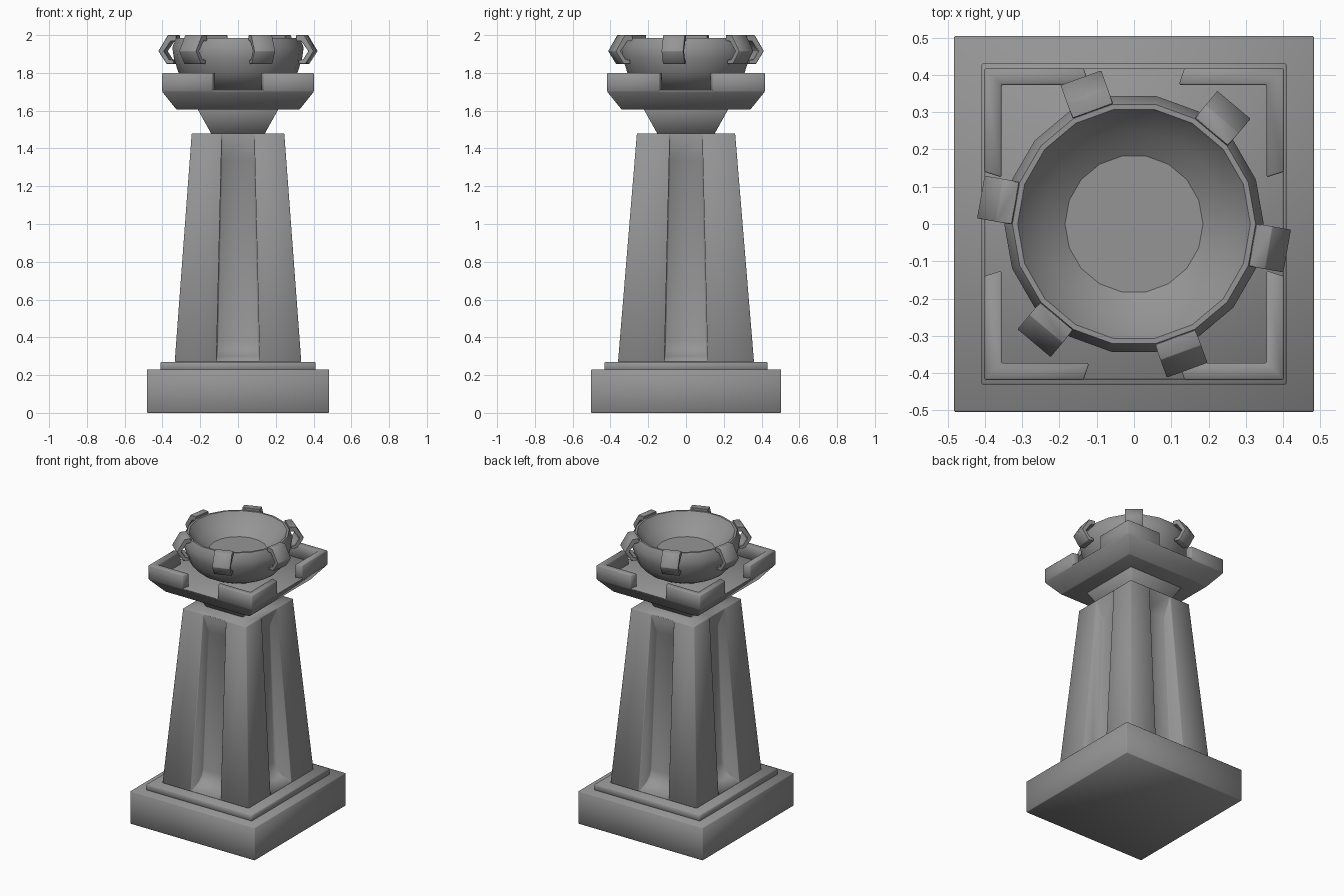
import bpy, bmesh
from math import cos, sin, pi, radians

if "Cube" in bpy.data.objects:
    bpy.data.objects.remove(bpy.data.objects["Cube"])

# dark stone
stone = bpy.data.materials.new("dark_stone")
stone.diffuse_color = (.3, .3, .3, 1)
stone.use_nodes = True
stone.node_tree.nodes["Principled BSDF"].inputs["Base Color"].default_value = stone.diffuse_color


def make(name, verts, faces, smooth=180, bevel=.004):
    me = bpy.data.meshes.new(name)
    me.from_pydata(verts, [], faces)
    bm = bmesh.new()
    bm.from_mesh(me)
    bmesh.ops.remove_doubles(bm, verts=bm.verts, dist=1e-5)
    bmesh.ops.recalc_face_normals(bm, faces=bm.faces)
    if bevel:  # softened edges
        edges = [e for e in bm.edges if e.calc_face_angle(0) > radians(32)]
        bmesh.ops.bevel(bm, geom=edges, offset=bevel, segments=1,
                        profile=.5, affect='EDGES', clamp_overlap=True)
    bm.to_mesh(me)
    bm.free()
    me.materials.append(stone)
    ob = bpy.data.objects.new(name, me)
    bpy.context.collection.objects.link(ob)
    bpy.ops.object.select_all(action='DESELECT')
    ob.select_set(True)
    bpy.context.view_layer.objects.active = ob
    bpy.ops.object.shade_smooth_by_angle(angle=radians(smooth))
    return ob


def rect_stack(name, levels):
    """Stacked rectangles (half x, half y, z) joined into a solid."""
    v, f = [], []
    for x, y, z in levels:
        v += [(-x, -y, z), (x, -y, z), (x, y, z), (-x, y, z)]
    for k in range(len(levels) - 1):
        for i in range(4):
            j = (i + 1) % 4
            f.append((4*k + i, 4*k + j, 4*k + 4 + j, 4*k + 4 + i))
    n = len(v)
    f += [(3, 2, 1, 0), (n - 4, n - 3, n - 2, n - 1)]
    return make(name, v, f)


def prism(name, ring_a, ring_b, **kw):
    n = len(ring_a)
    f = [tuple(range(n))[::-1], tuple(range(n, 2*n))]
    f += [(i, (i + 1) % n, n + (i + 1) % n, n + i) for i in range(n)]
    return make(name, ring_a + ring_b, f, **kw)


# base slab and step
rect_stack("base_slab", [(.483, .504, 0), (.483, .504, .23)])
rect_stack("base_step", [(.409, .431, .225), (.409, .431, .27)])

# tapered shaft with a recessed channel in each side
v, f = [], []
z0, z1 = .27, 1.48
for side in range(4):
    odd = side % 2
    wb, wt = (.36, .26) if odd else (.335, .245)   # half width of this side
    db, dt = (.335, .245) if odd else (.36, .26)   # distance from the axis
    # channel path from foot to top: half width, distance, height
    path = [(.115, db, z0), (.112, db - .08, .30), (.109, db - .115, .335),
            (.108, db - .13, .38), (.087, dt - .06, 1.34), (.086, dt, z1)]
    pts = [(-wb, db, z0), (-wt, dt, z1), (wb, db, z0), (wt, dt, z1)]
    pts += [(-w, d, z) for w, d, z in path] + [(w, d, z) for w, d, z in path]
    c, s = [(1, 0), (0, 1), (-1, 0), (0, -1)][side]
    b = len(v)
    v += [(x*c + d*s, x*s - d*c, z) for x, d, z in pts]
    quads = [(0, 4, 9, 1), (10, 2, 3, 15), (4, 5, 6, 7, 8, 9),
             (15, 14, 13, 12, 11, 10)]
    quads += [(4 + k, 10 + k, 11 + k, 5 + k) for k in range(5)]
    f += [tuple(b + i for i in q) for q in quads]
f.append(tuple(16*s + i for s in range(4) for i in (1, 9, 15)))
f.append(tuple(16*s + i for s in range(4) for i in (0, 4, 10)))
make("shaft", v, f)

# flared neck and tray
rect_stack("neck", [(.14, .15, 1.475), (.215, .225, 1.61)])
rect_stack("tray", [(.325, .34, 1.605), (.401, .417, 1.70), (.401, .417, 1.71)])

# raised L-shaped corners of the tray rim
for sx in (-1, 1):
    for sy in (-1, 1):
        out = [(.135, .418), (.402, .418), (.402, .14), (.355, .125),
               (.355, .373), (.12, .373)]
        prism("tray_corner", [(sx*x, sy*y, 1.70) for x, y in out],
              [(sx*x, sy*y, 1.80) for x, y in out])

# round bowl, turned from a profile
profile = [(.18, 1.70), (.265, 1.745), (.315, 1.80), (.34, 1.88), (.348, 1.935),
           (.326, 1.985), (.312, 1.985), (.302, 1.97), (.25, 1.91), (.185, 1.862)]
N, m = 18, len(profile)
v = [(r*cos(2*pi*i/N), r*sin(2*pi*i/N), z) for i in range(N) for r, z in profile]
f = [(i*m + k, (i + 1) % N*m + k, (i + 1) % N*m + k + 1, i*m + k + 1)
     for i in range(N) for k in range(m - 1)]
f += [tuple(i*m for i in range(N)), tuple(i*m + m - 1 for i in range(N))]
make("bowl", v, f, smooth=33, bevel=0)

# six bent brackets around the rim
hook = [(.322, 2.0), (.367, 2.0), (.418, 1.915), (.374, 1.848), (.335, 1.848),
        (.335, 1.868), (.36, 1.872), (.388, 1.915), (.35, 1.968), (.322, 1.968)]
for k in range(6):
    a = radians(-10 + 60*k)
    rings = [[(r*cos(a) - w*sin(a), r*sin(a) + w*cos(a), z) for r, z in hook]
             for w in (-.058, .058)]
    prism("rim_bracket", *rings, smooth=40, bevel=.002)
